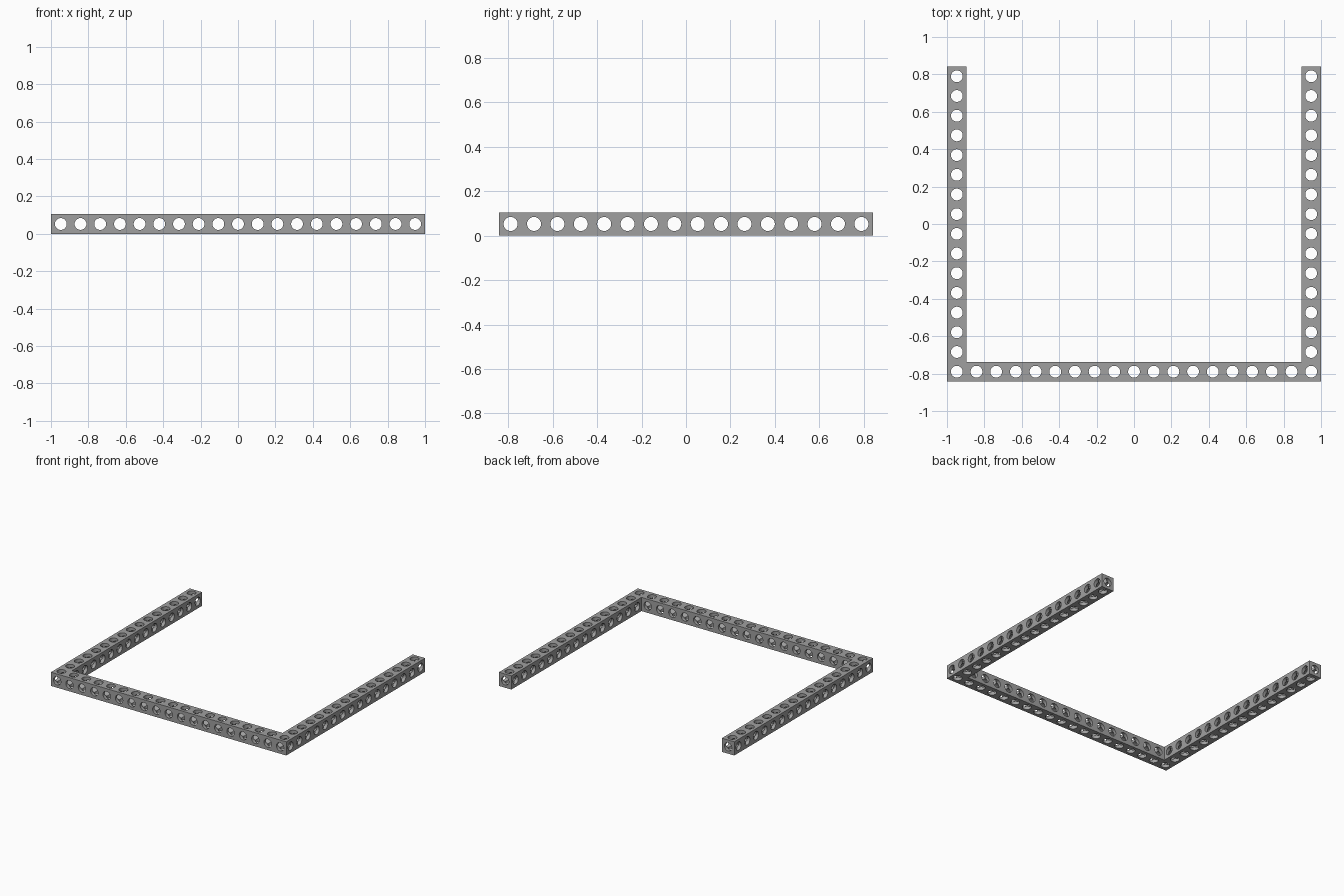
import bpy
import bmesh
from math import cos, sin, tau, radians
from mathutils import Vector

COLS, ROWS = 19, 16      # holes along the front and along each side
PITCH = 2 / COLS         # hole spacing, also the beam width
HALF = PITCH / 2
RADIUS = PITCH * 0.3
SEGMENTS = 32

cube = bpy.data.objects.get("Cube")
if cube:
    bpy.data.objects.remove(cube)

# Plain grey metal
grey = bpy.data.materials.new("grey_metal")
grey.use_nodes = True
colour = (0.35, 0.35, 0.35, 1)
grey.diffuse_color = colour
grey.node_tree.nodes["Principled BSDF"].inputs["Base Color"].default_value = colour

# Grid cells of the three beams; the corners belong to the front one
beams = {
    "front_beam": [(i, 0) for i in range(COLS)],
    "right_beam": [(0, j) for j in range(1, ROWS)],
    "left_beam": [(COLS - 1, j) for j in range(1, ROWS)],
}
filled = {cell for cells in beams.values() for cell in cells}
directions = [Vector(d) for d in
              ((1, 0, 0), (-1, 0, 0), (0, 1, 0), (0, -1, 0), (0, 0, 1), (0, 0, -1))]


def add_bore(bm, centre, out, capped):
    """Half a bore, mitred where the three bores meet, with its outer wall."""
    u = Vector((out.y, out.z, out.x))
    v = out.cross(u)
    inner, rim, border = [], [], []
    for k in range(SEGMENTS):
        c, s = cos(tau * k / SEGMENTS), sin(tau * k / SEGMENTS)
        reach = max(abs(c), abs(s))
        ray = u * c + v * s
        inner.append(bm.verts.new(centre + (ray + out * reach) * RADIUS))
        rim.append(bm.verts.new(centre + ray * RADIUS + out * HALF))
        if capped:
            border.append(bm.verts.new(centre + (ray / reach + out) * HALF))
    for k in range(SEGMENTS):
        n = (k + 1) % SEGMENTS
        bm.faces.new((inner[n], inner[k], rim[k], rim[n]))
        if capped:
            bm.faces.new((rim[n], rim[k], border[k], border[n]))


# Each beam is a row of cubes bored along all three axes
for name, cells in beams.items():
    bm = bmesh.new()
    for i, j in cells:
        centre = Vector(((i + 0.5) * PITCH - 1, (j + 0.5 - ROWS / 2) * PITCH, HALF))
        for out in directions:
            joined = out.z == 0 and (i + int(out.x), j + int(out.y)) in filled
            add_bore(bm, centre, out, not joined)
    bmesh.ops.remove_doubles(bm, verts=bm.verts, dist=0.0001)
    mesh = bpy.data.meshes.new(name)
    bm.to_mesh(mesh)
    bm.free()
    mesh.materials.append(grey)
    beam = bpy.data.objects.new(name, mesh)
    bpy.context.collection.objects.link(beam)
    bpy.ops.object.select_all(action="DESELECT")
    beam.select_set(True)
    bpy.context.view_layer.objects.active = beam
    bpy.ops.object.shade_smooth_by_angle(angle=radians(30))
